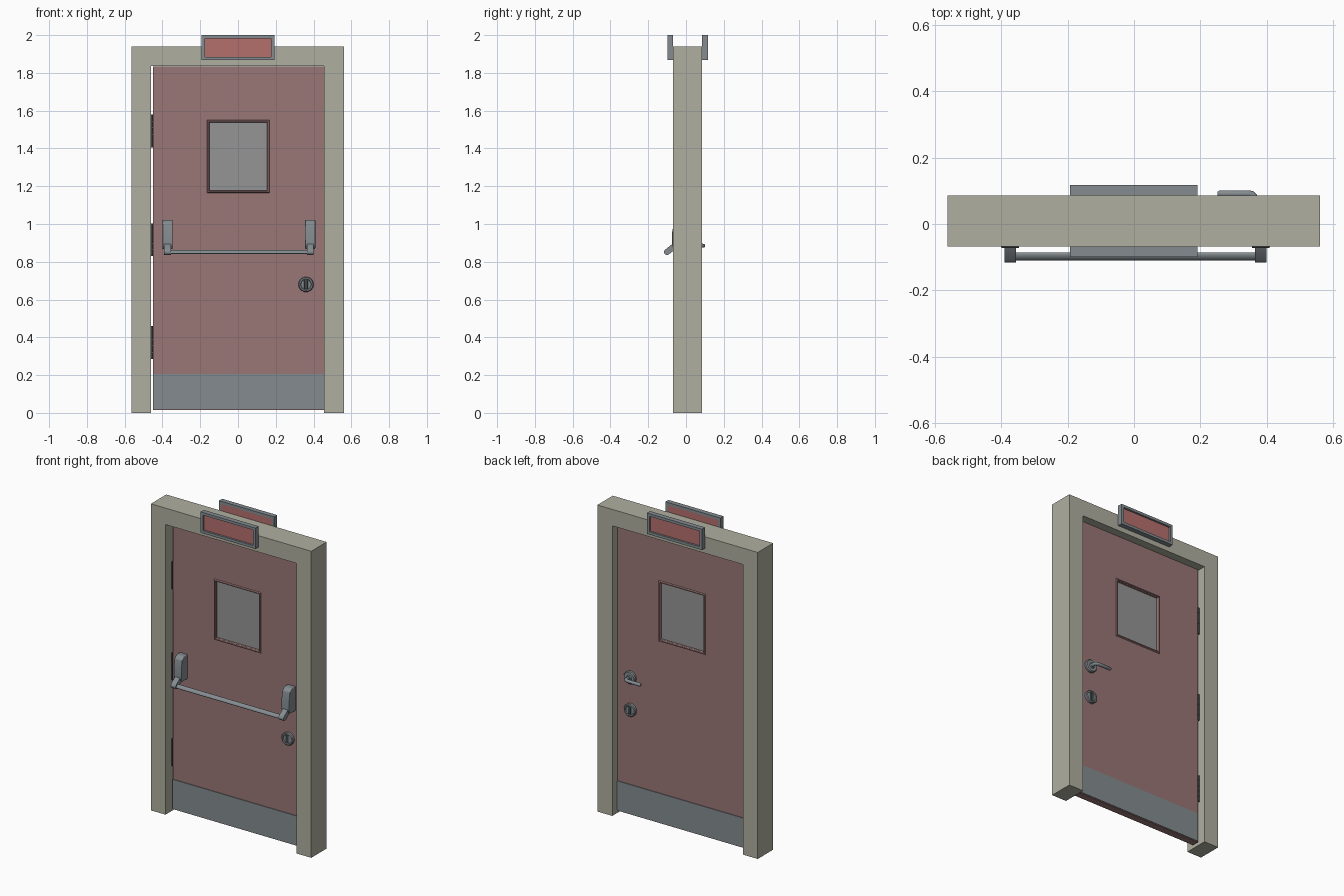
import bpy, bmesh, math
from mathutils import Matrix, Vector

if "Cube" in bpy.data.objects:
    bpy.data.objects.remove(bpy.data.objects["Cube"])


def material(name, r, g, b):
    m = bpy.data.materials.new(name)
    m.diffuse_color = (r, g, b, 1)
    m.use_nodes = True
    m.node_tree.nodes["Principled BSDF"].inputs["Base Color"].default_value = m.diffuse_color
    return m


CREAM = material("cream_paint", 0.43, 0.43, 0.35)
RED = material("door_red", 0.32, 0.18, 0.18)
SIGN = material("sign_red", 0.46, 0.16, 0.15)
STEEL = material("steel", 0.23, 0.26, 0.28)
DARK = material("dark_steel", 0.05, 0.06, 0.06)
GLASS = material("glass_grey", 0.30, 0.30, 0.30)


def finish(name, bm, mat, smooth=False, bevel=0):
    bmesh.ops.recalc_face_normals(bm, faces=bm.faces)
    me = bpy.data.meshes.new(name)
    bm.to_mesh(me)
    bm.free()
    ob = bpy.data.objects.new(name, me)
    bpy.context.collection.objects.link(ob)
    me.materials.append(mat)
    if bevel:
        mod = ob.modifiers.new("bevel", "BEVEL")
        mod.width, mod.segments = bevel, 3
    if smooth:
        bpy.ops.object.select_all(action='DESELECT')
        ob.select_set(True)
        bpy.context.view_layer.objects.active = ob
        bpy.ops.object.shade_smooth_by_angle(angle=math.radians(35))
    return ob


def box(name, lo, hi, mat, bevel=0):
    lo, hi = Vector(lo), Vector(hi)
    bm = bmesh.new()
    bmesh.ops.create_cube(bm, size=1, matrix=Matrix.Translation((lo + hi) / 2)
                          @ Matrix.Diagonal((*(hi - lo), 1)))
    return finish(name, bm, mat, bevel > 0, bevel)


def prism(name, pts, x0, x1, mat, axis='X', bevel=0, smooth=False):
    """Extrude a (y, z) outline along x, or an (x, z) outline along y."""
    bm = bmesh.new()
    put = (lambda p, t: (t, p[0], p[1])) if axis == 'X' else (lambda p, t: (p[0], t, p[1]))
    f = bm.faces.new([bm.verts.new(put(p, x0)) for p in pts])
    ext = bmesh.ops.extrude_face_region(bm, geom=[f])
    step = Vector(put((0, 0), x1 - x0))
    bmesh.ops.translate(bm, vec=step, verts=[v for v in ext['geom'] if isinstance(v, bmesh.types.BMVert)])
    return finish(name, bm, mat, smooth or bevel > 0, bevel)


def ring(name, loops, mat):
    """Closed rectangular ring through loops of (x0, x1, z0, z1, y)."""
    bm = bmesh.new()
    rows = [[bm.verts.new(p) for p in ((a, y, c), (b, y, c), (b, y, d), (a, y, d))]
            for a, b, c, d, y in loops]
    for i, row in enumerate(rows):
        nxt = rows[(i + 1) % len(rows)]
        for k in range(4):
            bm.faces.new((row[k], row[(k + 1) % 4], nxt[(k + 1) % 4], nxt[k]))
    return finish(name, bm, mat)


def lathe(name, profile, cx, cz, mat):
    """Revolve (radius, y) points about the y axis at (cx, cz)."""
    bm = bmesh.new()
    vs = [bm.verts.new((cx + r, y, cz)) for r, y in profile]
    es = [bm.edges.new(p) for p in zip(vs, vs[1:])]
    bmesh.ops.spin(bm, geom=vs + es, cent=(cx, 0, cz), axis=(0, 1, 0),
                   angle=2 * math.pi, steps=32)
    bmesh.ops.remove_doubles(bm, verts=bm.verts, dist=1e-5)
    return finish(name, bm, mat, True)


F, B = -0.008, 0.036        # door faces
SIDES = (("front", F, -1), ("back", B, 1))

# Door frame: one upside-down U outline
prism("door_frame", [(-.5625, 0), (-.5625, 1.94), (.5605, 1.94), (.5605, 0),
                     (.456, 0), (.456, 1.836), (-.46, 1.836), (-.46, 0)],
      -.068, .086, CREAM, 'Y')

# Door leaf with window opening
O, I = (-.451, .455, .015, 1.834), (-.150, .154, 1.178, 1.537)
ring("door_leaf", [(*O, F), (*I, F), (*I, B), (*O, B)], RED)
box("window_glass", (-.152, .005, 1.176), (.156, .023, 1.539), GLASS)


def grow(r, d):
    return (r[0] - d, r[1] + d, r[2] - d, r[3] + d)


for side, y, s in SIDES:
    # Sloped window trim and kick plate
    ring(side + "_window_trim", [(*grow(I, .013), y), (*grow(I, .009), y + s * .007),
                                 (*grow(I, .003), y + s * .007), (*I, y - s * .002)], RED)
    y0, y1 = sorted((y, y + s * .004))
    box(side + "_kick_plate", (-.450, y0, .02), (.454, y1, .205), STEEL)

    # Exit sign: box rim with recessed red panel
    wall, out = (-.068, -.099) if s < 0 else (.086, .117)
    S = (-.193, .192, 1.868, 2.0)
    P = grow(S, -.017)
    ring(side + "_sign_housing", [(*S, wall), (*S, out), (*P, out), (*P, wall)], STEEL)
    y0, y1 = sorted((wall, out - s * .012))
    box(side + "_sign_panel", (P[0], y0, P[2]), (P[1], y1, P[3]), SIGN)

    # Lock escutcheon with dark key slot
    lathe(side + "_lock_ring", [(r, y + s * h) for r, h in
          ((.040, 0), (.040, .014), (.036, .019), (.029, .019), (.026, .014), (0, .014))],
          .36, .68, STEEL)
    y0, y1 = sorted((y + s * .006, y + s * .0165))
    box(side + "_lock_slot", (.349, y0, .655), (.371, y1, .705), DARK, .004)

# Hinges: barrels of stacked knuckles in the gap
for n, z in enumerate((.373, .916, 1.492)):
    bm = bmesh.new()
    for k in range(5):
        bmesh.ops.create_cone(bm, cap_ends=True, segments=16, radius1=.0065, radius2=.0065,
                              depth=.033, matrix=Matrix.Translation((-.4545, B, z + (k - 2) * .035)))
    bmesh.ops.create_cube(bm, size=1, matrix=Matrix.Translation((-.4555, .014, z))
                          @ Matrix.Diagonal((.008, .044, .173, 1)))
    finish(f"hinge_{n + 1}", bm, DARK, True)

# Push bar: housings and angled arms at both ends
for side, cx in (("left", -.373), ("right", .382)):
    prism(side + "_bar_housing", [(F, .868), (F, 1.022), (-.045, 1.022), (-.064, 1.005),
                                  (-.073, .96), (-.073, .885), (-.06, .868)],
          cx - .027, cx + .027, STEEL, bevel=.004)
    ax, az = Vector((-.060, .884)), Vector((-.100, .852))
    d = (az - ax).normalized()
    nrm = Vector((-d.y, d.x))
    arc = []
    for centre, start in ((ax, 90), (az, -90)):
        for k in range(9):
            t = math.radians(start + k * 22.5)
            p = centre + .016 * (math.cos(t) * d + math.sin(t) * nrm)
            arc.append((p.x, p.y))
    prism(side + "_bar_arm", arc, cx - .0175, cx + .0175, STEEL, smooth=True)

# Oval bar tilted along the arms
tilt = math.radians(38)
oval = []
for k in range(24):
    t = k * math.pi / 12
    u, v = .014 * math.cos(t), .0075 * math.sin(t)
    oval.append((-.098 + u * math.cos(tilt) - v * math.sin(tilt),
                 .852 + u * math.sin(tilt) + v * math.cos(tilt)))
prism("push_bar", oval, -.375, .384, STEEL, smooth=True)

# Lever handle on the back: rose, then bent round lever
lathe("handle_rose", [(.040, B), (.040, B + .012), (.035, B + .018), (.018, B + .018),
                      (.015, B + .024), (0, B + .024)], .362, .885, STEEL)
cu = bpy.data.curves.new("lever_handle", 'CURVE')
cu.dimensions, cu.bevel_depth, cu.bevel_resolution, cu.use_fill_caps = '3D', .0105, 4, True
path = [(.364, .045), (.364, .074)]
path += [(.347 + .017 * math.cos(math.radians(a)), .074 + .017 * math.sin(math.radians(a)))
         for a in (30, 60, 90)] + [(.258, .091), (.252, .091)]
sp = cu.splines.new('POLY')
sp.points.add(len(path) - 1)
for p, (x, y) in zip(sp.points, path):
    p.co = (x, y, .885, 1)
sp.points[-1].radius = .6
lever = bpy.data.objects.new("lever_handle", cu)
bpy.context.collection.objects.link(lever)
cu.materials.append(STEEL)
